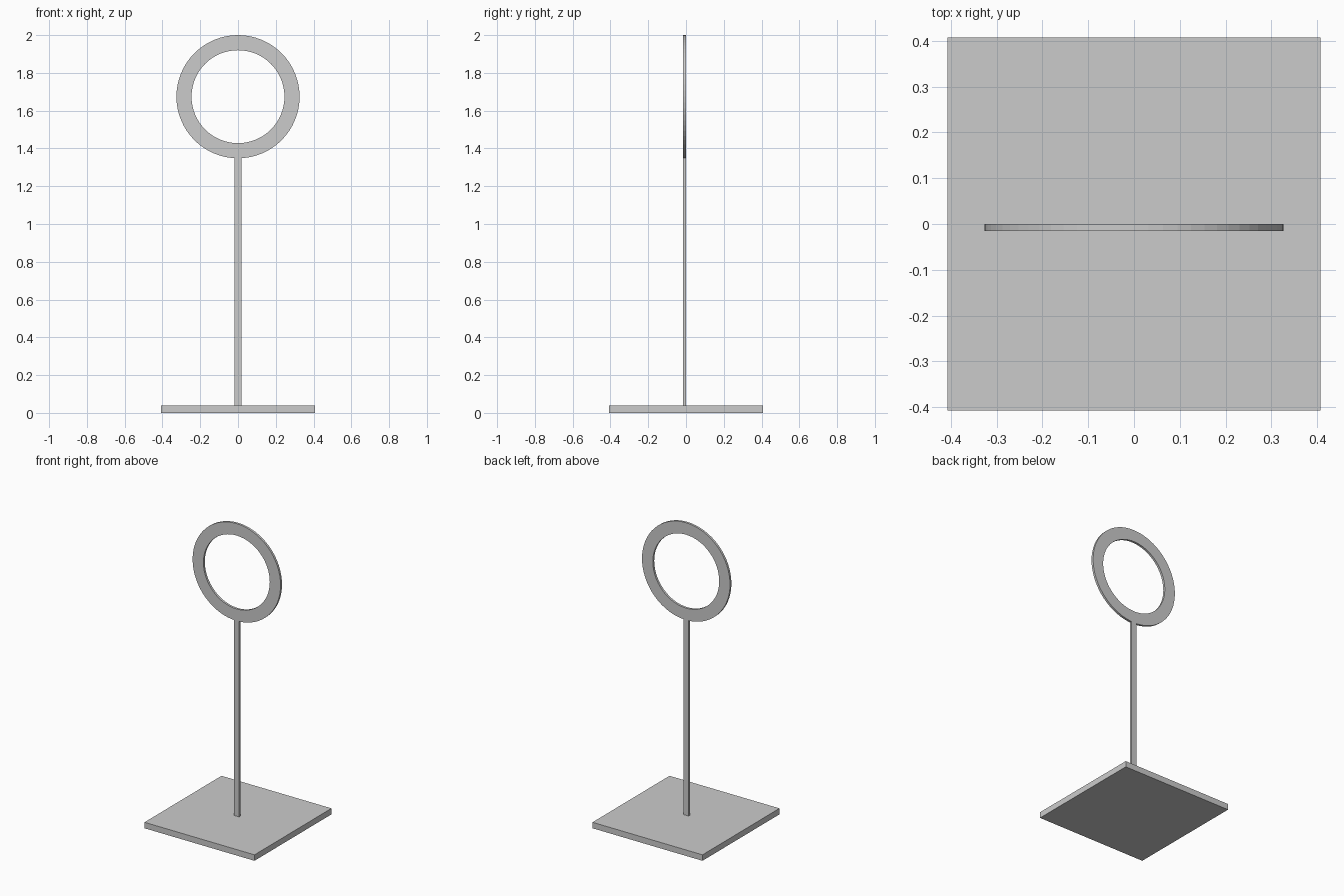
import bpy, bmesh, math

if "Cube" in bpy.data.objects:
    bpy.data.objects.remove(bpy.data.objects["Cube"])

BASE_HALF, BASE_H = 0.4075, 0.04
R_OUT, R_IN = 0.326, 0.246
RING_Z = 2.0 - R_OUT
Y_FRONT, Y_BACK = -0.015, 0.0
SEGMENTS = 64


def make_object(name, bm):
    bmesh.ops.recalc_face_normals(bm, faces=bm.faces)
    mesh = bpy.data.meshes.new(name)
    bm.to_mesh(mesh)
    bm.free()
    obj = bpy.data.objects.new(name, mesh)
    bpy.context.collection.objects.link(obj)
    return obj


def box(name, lo, hi):
    bm = bmesh.new()
    bmesh.ops.create_cube(bm, size=1)
    for v in bm.verts:
        v.co = [(a + b) / 2 + c * (b - a) for a, b, c in zip(lo, hi, v.co)]
    return make_object(name, bm)


# Square base plate
box("base_plate", (-BASE_HALF, -BASE_HALF, 0), (BASE_HALF, BASE_HALF, BASE_H))

# Flat upright, just reaching into the ring
box("pole", (-0.0185, Y_FRONT, BASE_H), (0.0185, Y_BACK, RING_Z - R_OUT + 0.001))

# Flat ring: rectangular section swept around the y axis
bm = bmesh.new()
section = [(R_OUT, Y_FRONT), (R_OUT, Y_BACK), (R_IN, Y_BACK), (R_IN, Y_FRONT)]
loops = []
for i in range(SEGMENTS):
    a = 2 * math.pi * i / SEGMENTS
    loops.append([bm.verts.new((r * math.sin(a), y, RING_Z + r * math.cos(a)))
                  for r, y in section])
for i in range(SEGMENTS):
    p, q = loops[i], loops[(i + 1) % SEGMENTS]
    for j in range(4):
        k = (j + 1) % 4
        bm.faces.new((p[j], p[k], q[k], q[j]))
make_object("ring", bm)
